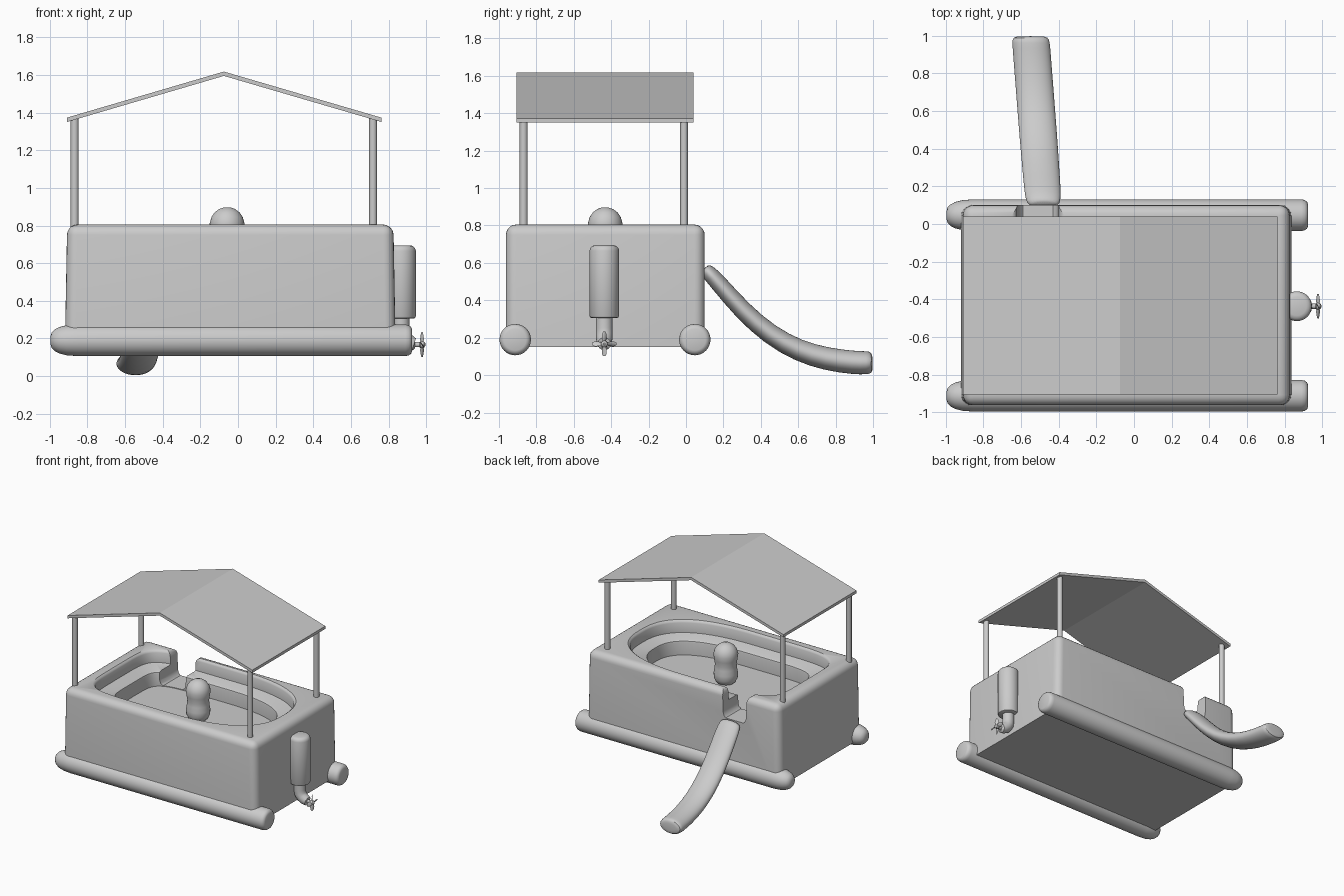
import bpy, bmesh
from math import sin, cos, pi, radians, copysign
from mathutils import Vector

if "Cube" in bpy.data.objects:
    bpy.data.objects.remove(bpy.data.objects["Cube"])


def smooth(ob, angle=35):
    bpy.ops.object.select_all(action='DESELECT')
    ob.select_set(True)
    bpy.context.view_layer.objects.active = ob
    bpy.ops.object.shade_smooth_by_angle(angle=radians(angle))


def finish(name, bm, shade=True):
    bmesh.ops.recalc_face_normals(bm, faces=bm.faces)
    me = bpy.data.meshes.new(name)
    bm.to_mesh(me)
    bm.free()
    ob = bpy.data.objects.new(name, me)
    bpy.context.collection.objects.link(ob)
    if shade:
        smooth(ob)
    return ob


def loft(name, rings, shade=True):
    """Skin a stack of equal-length closed rings and cap both ends."""
    bm = bmesh.new()
    vs = [[bm.verts.new(p) for p in r] for r in rings]
    n = len(vs[0])
    for a, b in zip(vs, vs[1:]):
        for i in range(n):
            j = (i + 1) % n
            bm.faces.new((a[i], a[j], b[j], b[i]))
    bm.faces.new(vs[0])
    bm.faces.new(vs[-1])
    return finish(name, bm, shade)


def tube(name, rows, side, n=32, shade=True):
    """Rows are (x, y, z, half width along side, half thickness)."""
    pts = [Vector(r[:3]) for r in rows]
    side, rings = Vector(side), []
    for i, (p, r) in enumerate(zip(pts, rows)):
        t = pts[min(i + 1, len(pts) - 1)] - pts[max(i - 1, 0)]
        other = t.normalized().cross(side).normalized()
        rings.append([p + side * r[3] * cos(2 * pi * k / n) + other * r[4] * sin(2 * pi * k / n)
                      for k in range(n)])
    return loft(name, rings, shade)


def box_bm(lo, hi):
    bm = bmesh.new()
    bmesh.ops.create_cube(bm, size=1)
    for v in bm.verts:
        v.co = [l + (c + .5) * (h - l) for c, l, h in zip(v.co, lo, hi)]
    return bm


# hull: block rounded on the top and upright edges, slightly tapered
bm = box_bm((-.92, -.963, .15), (.838, .1, .805))
for v in bm.verts:
    if v.co.z > .5:
        v.co.x += .012 if v.co.x < 0 else -.012
bmesh.ops.bevel(bm, geom=[e for e in bm.edges if max(v.co.z for v in e.verts) > .5],
                offset=.055, segments=5, profile=.5, affect='EDGES')
hull = finish("hull", bm, False)


# well outline: squarish at the left end, widely rounded at the right end
def outline(z, inset, n=96):
    ring = []
    for k in range(n):
        c, s = cos(2 * pi * k / n), sin(2 * pi * k / n)
        e = 2.6 if c > 0 else 6
        ring.append((-.05 + (.74 - inset) * copysign(abs(c) ** (2 / e), c),
                     -.415 + (.44 - inset) * copysign(abs(s) ** (2 / e), s), z))
    return ring


well = loft("well_cutter", [outline(z, i) for z, i in (
    (.58, .12), (.68, .12), (.692, .117), (.70, .105), (.70, .01), (.705, 0),
    (.785, 0), (.797, -.006), (.805, -.016), (.9, -.016))], False)
# boarding gap, flaring at the top
gap = loft("gap_cutter", [[(-.51 - w, -.2, z), (-.51 + w, -.2, z), (-.51 + w, .25, z), (-.51 - w, .25, z)]
                          for z, w in ((.585, .08), (.60, .096), (.63, .104), (.76, .108),
                                       (.785, .113), (.798, .123), (.806, .14), (.9, .14))], False)
for cutter in (well, gap):
    cutter.hide_render = True
    m = hull.modifiers.new("cut", 'BOOLEAN')
    m.operation, m.solver, m.object = 'DIFFERENCE', 'EXACT', cutter
    bpy.context.view_layer.objects.active = hull
    bpy.ops.object.modifier_apply(modifier=m.name)
    bpy.data.objects.remove(cutter)
smooth(hull)

# pontoons: blunt rounded bow, flat stern
for name, y in (("front_pontoon", -.913), ("back_pontoon", .047)):
    tube(name, [(x, y, .19, r, r) for x, r in (
        (-.997, .02), (-.99, .042), (-.975, .057), (-.95, .07), (-.91, .08), (-.85, .084),
        (.89, .084), (.908, .08), (.92, .071), (.925, .058))], (0, 1, 0))

# canopy: thin gabled roof on four posts
roof = [(-.91, 1.35), (-.91, 1.373), (-.075, 1.618), (.763, 1.373), (.763, 1.35), (-.075, 1.595)]
loft("roof", [[(x, y, z) for x, z in roof] for y in (-.905, .04)], False)
for xn, x in (("left", -.868), ("right", .718)):
    for yn, y in (("front", -.868), ("back", -.01)):
        tube(f"{yn}_{xn}_post", [(x, y, z, .021, .021) for z in (.77, 1.37)], (0, 1, 0), 20)

# console: rounded pedestal with a slight waist
tube("console", [(-.058, -.432, z, r, r) for z, r in (
    (.57, .055), (.59, .075), (.62, .089), (.66, .09), (.70, .083), (.73, .081), (.77, .087),
    (.81, .093), (.845, .083), (.87, .066), (.888, .042), (.897, .015))], (0, 1, 0))

# slide: flattened tube sweeping down to the water
slide = tube("slide", [(-.48 - .07 * (y - .1) / .9, y, z, w, t) for y, z, w, t in (
    (.098, .572, .06, .025), (.11, .56, .092, .041), (.17, .498, .098, .046), (.3, .345, .099, .05),
    (.45, .213, .101, .054), (.6, .13, .101, .058), (.75, .085, .101, .062),
    (.9, .066, .101, .063), (.97, .066, .101, .063), (.993, .067, .094, .056),
    (.998, .067, .06, .03))], (1, 0, 0), 24, False)
slide.modifiers.new("round", 'SUBSURF').levels = 1
smooth(slide, 60)

# outboard motor: housing, bent leg and propeller shaft
MX, MY, PZ = .866, -.437, .167
tube("motor_housing", [(MX, MY, z, r, r) for z, r in (
    (.305, .066), (.309, .075), (.317, .079), (.665, .079), (.68, .075), (.69, .065), (.695, .05))], (0, 1, 0))
tube("motor_leg", [(x, MY, z, r, r) for x, z, r in (
    (MX, .33, .045), (MX, .25, .045), (.872, .215, .045), (.89, .19, .043),
    (.915, .175, .04), (.935, PZ, .035), (.94, PZ, .02))], (0, 1, 0), 24)
tube("propeller_shaft", [(x, MY, PZ, r, r) for x, r in (
    (.92, .014), (.965, .014), (.97, .019), (.988, .017), (.997, .005))], (0, 1, 0), 16)

# propeller: four twisted blades
for k in range(4):
    a = k * pi / 2
    out, tan = Vector((0, cos(a), sin(a))), Vector((0, -sin(a), cos(a)))
    rings = []
    for d, w, twist in ((.01, .01, .9), (.03, .016, .7), (.052, .015, .5), (.066, .006, .4)):
        u = tan * cos(twist) + Vector((sin(twist), 0, 0))
        v = u.cross(out).normalized()
        c = Vector((.978, MY, PZ)) + out * d
        rings.append([c + u * w * cos(q * pi / 4) + v * .003 * sin(q * pi / 4) for q in range(8)])
    loft(f"propeller_blade_{k + 1}", rings)
